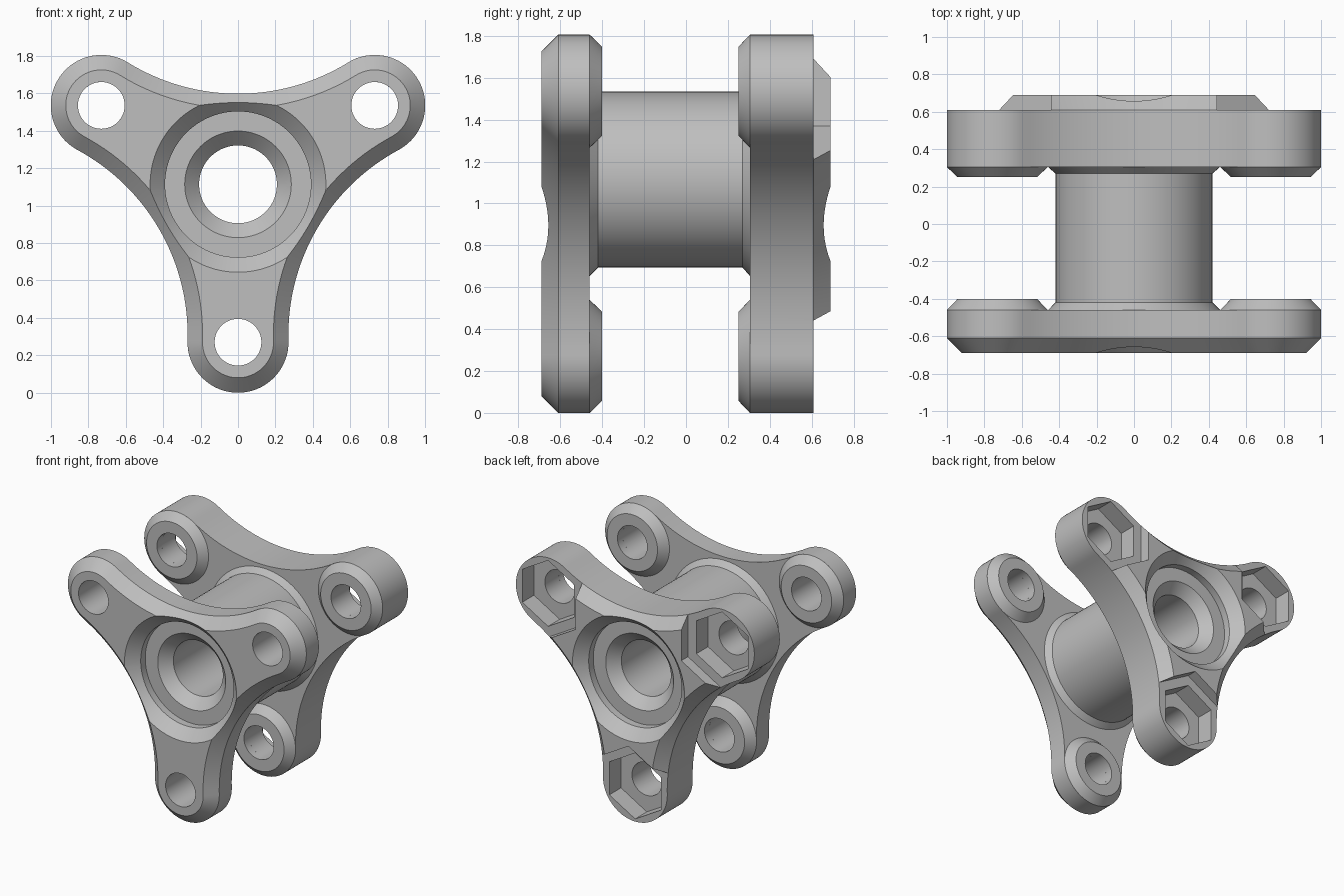
import bpy, bmesh
from math import sin, cos, tau, pi, radians, hypot, atan2

if "Cube" in bpy.data.objects:
    bpy.data.objects.remove(bpy.data.objects["Cube"], do_unlink=True)

# Main dimensions: hub height, arm length, arm tip radius, concave side centre
HUB_Z, ARM, TIP, SIDE = 1.114, 0.844, 0.27, 1.607
CHAMFER, HOLE, BORE = 0.08, 0.125, 0.208
ARM_ANGLES = [radians(a) for a in (-90, 30, 150)]
TIPS = [(ARM * cos(a), HUB_Z + ARM * sin(a)) for a in ARM_ANGLES]
HUB = (0, HUB_Z)

steel = bpy.data.materials.new("light grey")
steel.use_nodes = True
GREY = (0.52, 0.52, 0.52, 1)
steel.diffuse_color = GREY
steel.node_tree.nodes["Principled BSDF"].inputs["Base Color"].default_value = GREY


def ring(radius, y, centre=HUB, n=96):
    """Regular loop around an axis parallel to y."""
    return [(centre[0] + radius * cos(tau * i / n + pi / 6), y,
             centre[1] + radius * sin(tau * i / n + pi / 6)) for i in range(n)]


def arc(cx, cz, radius, start, end, y, n):
    angles = [start + (end - start) * i / n for i in range(n)]
    return [(cx + radius * cos(t), y, cz + radius * sin(t)) for t in angles]


def outline(inset, y):
    """Three round tips joined by tangent concave sides."""
    dx, dz = SIDE * cos(pi / 3) - ARM, SIDE * sin(pi / 3)
    side_radius = hypot(dx, dz) - TIP
    phi = atan2(dz, dx)
    psi = phi - pi / 3
    points = []
    for a, (cx, cz) in zip(ARM_ANGLES, TIPS):
        points += arc(cx, cz, TIP - inset, a - phi, a + phi, y, 40)
        b = a + pi / 3
        points += arc(SIDE * cos(b), HUB_Z + SIDE * sin(b), side_radius + inset,
                      b + pi + psi, b + pi - psi, y, 32)
    return points


def loft(name, loops, hollow=False):
    """Skin matching loops; capped, or closed on itself when hollow."""
    bm = bmesh.new()
    rows = [[bm.verts.new(p) for p in loop] for loop in loops]
    n = len(rows[0])
    pairs = list(zip(rows, rows[1:])) + ([(rows[-1], rows[0])] if hollow else [])
    for lo, hi in pairs:
        for i in range(n):
            j = (i + 1) % n
            bm.faces.new((lo[i], lo[j], hi[j], hi[i]))
    if not hollow:
        bm.faces.new(rows[0])
        bm.faces.new(rows[-1])
    bmesh.ops.recalc_face_normals(bm, faces=bm.faces)
    mesh = bpy.data.meshes.new(name)
    bm.to_mesh(mesh)
    bm.free()
    mesh.materials.append(steel)
    obj = bpy.data.objects.new(name, mesh)
    bpy.context.collection.objects.link(obj)
    return obj


def activate(obj):
    bpy.ops.object.select_all(action='DESELECT')
    obj.select_set(True)
    bpy.context.view_layer.objects.active = obj


def cut(obj, cutter):
    cutter.hide_render = True
    mod = obj.modifiers.new("cut", 'BOOLEAN')
    mod.operation, mod.solver, mod.object = 'DIFFERENCE', 'EXACT', cutter
    activate(obj)
    bpy.ops.object.modifier_apply(modifier=mod.name)
    bpy.data.objects.remove(cutter, do_unlink=True)


def cut_seat(obj, s):
    """Stepped, countersunk bore entering from the outer face on side s."""
    steps = [(0.55, 0.77), (0.39, 0.61), (0.39, 0.555), (0.285, 0.555),
             (BORE, 0.478), (BORE, 0.2)]
    cut(obj, loft("seat_cutter", [ring(r, s * y) for r, y in steps]))


parts = []

# Front flange
front = loft("front_flange", [outline(CHAMFER, -0.69), outline(0, -0.61),
                              outline(0, -0.46)])
cut_seat(front, -1)
for tip in TIPS:
    cut(front, loft("hole_cutter", [ring(HOLE, -0.8, tip, 48), ring(HOLE, -0.3, tip, 48)]))
parts.append(front)

# Back flange, with lowered tips, hexagonal pockets and bolt holes
back = loft("back_flange", [outline(0, 0.305), outline(0, 0.61),
                            outline(CHAMFER, 0.69)])
cut_seat(back, 1)
for tip in TIPS:
    cut(back, loft("relief_cutter", [ring(0.332, 0.61, tip, 6), ring(0.332, 0.8, tip, 6)]))
    cut(back, loft("pocket_cutter", [ring(0.25, 0.47, tip, 6), ring(0.25, 0.8, tip, 6)]))
    cut(back, loft("hole_cutter", [ring(HOLE, 0.2, tip, 48), ring(HOLE, 0.8, tip, 48)]))
parts.append(back)

# Hub tube with flared ends
tube = [(0.46, -0.46), (0.42, -0.42), (0.42, 0.27), (0.46, 0.305),
        (BORE, 0.305), (BORE, -0.46)]
parts.append(loft("hub_tube", [ring(r, y) for r, y in tube], hollow=True))

# Chamfered bosses on the inner side of each tip
for label, base, face in (("front", -0.46, -0.40), ("back", 0.305, 0.25)):
    for side, tip in zip(("bottom", "left", "right"), TIPS):
        profile = [(TIP, base), (0.212, face), (HOLE, face), (HOLE, base)]
        parts.append(loft(f"{label}_{side}_boss",
                          [ring(r, y, tip, 72) for r, y in profile], hollow=True))

for obj in parts:
    activate(obj)
    bpy.ops.object.shade_smooth_by_angle(angle=radians(25))
